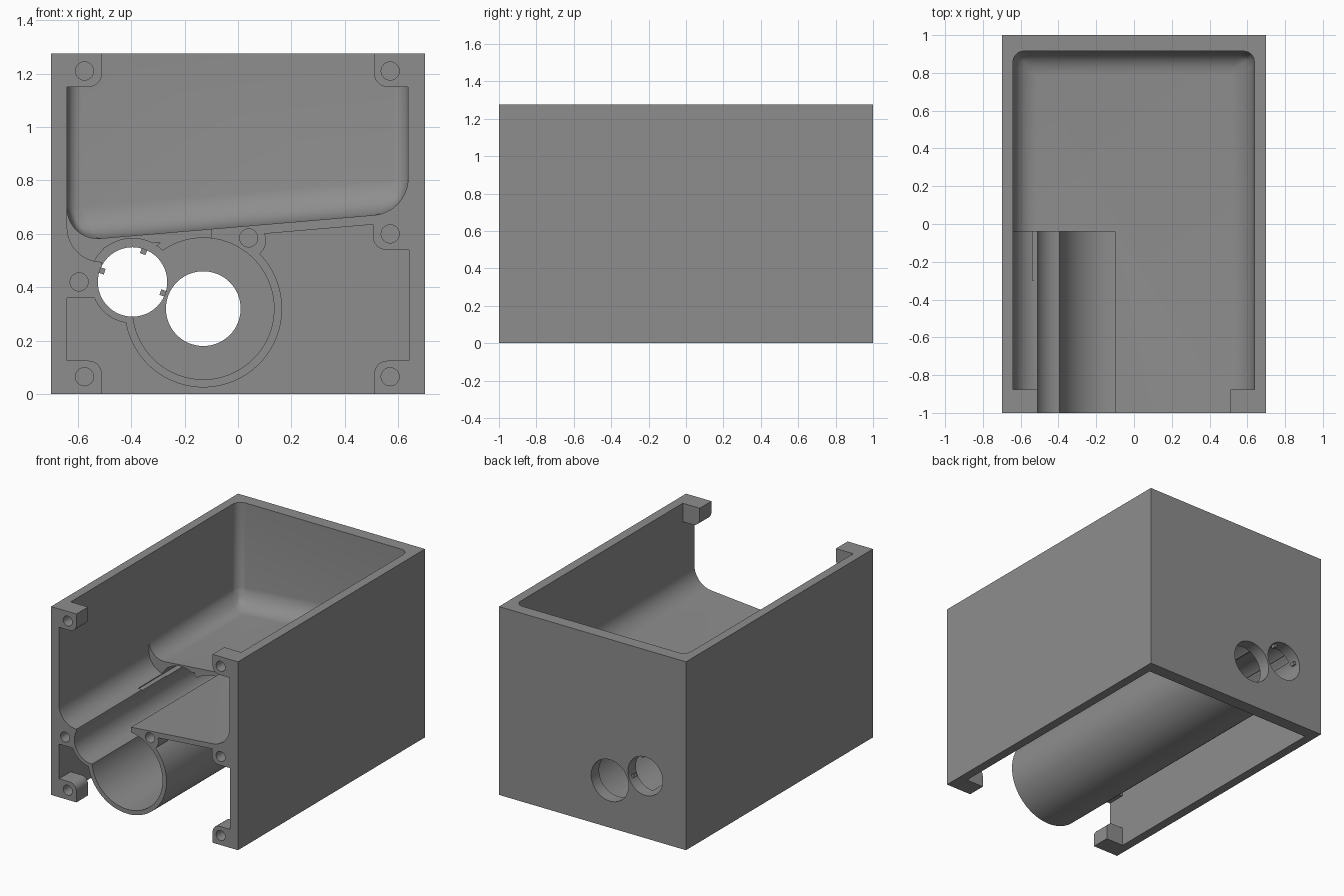
import bpy, bmesh, math
from mathutils import Matrix, Vector

if "Cube" in bpy.data.objects:
    bpy.data.objects.remove(bpy.data.objects["Cube"])

grey = bpy.data.materials.new("plain grey")
grey.diffuse_color = (0.27, 0.27, 0.27, 1)
grey.use_nodes = True
grey.node_tree.nodes["Principled BSDF"].inputs["Base Color"].default_value = grey.diffuse_color


def finish(name, bm):
    bmesh.ops.recalc_face_normals(bm, faces=bm.faces)
    me = bpy.data.meshes.new(name)
    bm.to_mesh(me)
    bm.free()
    ob = bpy.data.objects.new(name, me)
    me.materials.append(grey)
    bpy.context.collection.objects.link(ob)
    return ob


def prism(name, pts, y0, y1):
    """Extrude an (x, z) outline along y."""
    bm = bmesh.new()
    a = [bm.verts.new((x, y0, z)) for x, z in pts]
    b = [bm.verts.new((x, y1, z)) for x, z in pts]
    bm.faces.new(a)
    bm.faces.new(b[::-1])
    for i in range(len(pts)):
        j = (i + 1) % len(pts)
        bm.faces.new((a[i], a[j], b[j], b[i]))
    return finish(name, bm)


def box(name, x0, x1, y0, y1, z0, z1):
    return prism(name, [(x0, z0), (x1, z0), (x1, z1), (x0, z1)], y0, y1)


def arc(cx, cz, r, a0, a1, n):
    angles = [math.radians(a0 + (a1 - a0) * i / n) for i in range(n + 1)]
    return [(cx + r * math.cos(t), cz + r * math.sin(t)) for t in angles]


def rod(name, cx, cz, r, y0, y1, n=64):
    return prism(name, arc(cx, cz, r, 0, 360, n)[:-1], y0, y1)


def combine(tool, op):
    """Apply a boolean to the housing and drop the tool."""
    mod = housing.modifiers.new(op, 'BOOLEAN')
    mod.operation, mod.solver, mod.object = op, 'EXACT', tool
    bpy.context.view_layer.objects.active = housing
    bpy.ops.object.modifier_apply(modifier=mod.name)
    bpy.data.objects.remove(tool)


def add(tool):
    combine(tool, 'UNION')


def cut(tool):
    combine(tool, 'DIFFERENCE')


def floor_z(x):
    return 0.627 + 0.085 * x


def lug(s, z0, z1, inner, round_low=True, round_high=True):
    """Screw lug growing out of a side wall, inner corners rounded."""
    r = 0.05
    low = arc(inner - r, z0 + r, r, -90, 0, 6) if round_low else [(inner, z0)]
    high = arc(inner - r, z1 - r, r, 0, 90, 6) if round_high else [(inner, z1)]
    pts = [(-0.68, z0)] + low + high + [(-0.68, z1)]
    return prism("lug", [(-s * x, z) for x, z in pts], -1.1, -0.875)


# outer block
housing = box("housing", -0.7, 0.7, -1, 1, 0, 1.275)
BACK = 0.915

# lower compartment, open at the front and underneath
cut(prism("lower_cavity", [(-0.64, -0.1), (0.64, -0.1), (0.64, floor_z(0.64) - 0.035),
                           (-0.5, floor_z(-0.5) - 0.035), (-0.54, 0.46), (-0.64, 0.5)], -1.1, BACK))

# tube shells, screw boss and lower lugs
add(rod("main_tube", -0.13, 0.32, 0.295, -1.1, 0.95, 96))
add(rod("side_tube", -0.395, 0.42, 0.155, -1.1, 0.95))
add(rod("screw_boss", 0.04, 0.575, 0.065, -1.1, -0.875, 32))
add(lug(-1, 0.36, 0.53, -0.53, False, False))
add(lug(1, 0.54, 0.66, -0.505, True, False))
for side in (-1, 1):
    add(lug(side, -0.02, 0.125, -0.51, False, True))

# upper compartment with rounded sloping floor
bm = bmesh.new()
bmesh.ops.create_cube(bm, size=1)
for v in bm.verts:
    x = 0.637 if v.co.x > 0 else -0.64
    y = BACK if v.co.y > 0 else -1.2
    v.co = (x, y, 1.5 if v.co.z > 0 else floor_z(x))
weight = bm.edges.layers.float.new("bevel_weight_edge")
for e in bm.edges:
    mid = (e.verts[0].co + e.verts[1].co) / 2
    if mid.z < 0.8 and mid.y > -1.1:
        e[weight] = 1.0
    elif mid.y > 0.9 and mid.z < 1.4:
        e[weight] = 0.45
cavity = finish("upper_cavity", bm)
bevel = cavity.modifiers.new("rounding", 'BEVEL')
bevel.limit_method, bevel.width, bevel.segments = 'WEIGHT', 0.125, 10
bpy.context.view_layer.objects.active = cavity
bpy.ops.object.modifier_apply(modifier="rounding")
cut(cavity)

# upper lugs
for side in (-1, 1):
    top = lug(side, 1.15, 1.3, -0.51, True, False)
    add(top)
cut(box("top_trim", -1, 1, -1.3, 1.3, 1.275, 1.5))
cut(box("bottom_trim", -1, 1, -1.3, 1.3, -0.3, 0))

# tube bores, and the openings through the back wall
cut(rod("main_bore", -0.13, 0.32, 0.265, -1.2, BACK, 96))
cut(rod("main_outlet", -0.13, 0.32, 0.14, 0.8, 1.1))
cut(rod("side_bore", -0.395, 0.42, 0.13, -1.2, 1.1))
cut(prism("side_headroom", arc(-0.395, 0.42, 0.163, 25, 155, 30), -0.3, BACK))

# front trough opening, with the side wall curving down into it
cut(prism("trough_opening", [(-0.1, 0.43), (-0.1, 0.75), (-0.64, 0.75)]
          + arc(-0.51, 0.625, 0.13, 180, 270, 12) + [(-0.51, 0.43)], -1.2, -0.04))

# blind screw holes
for x, z in ((-0.575, 0.065), (0.57, 0.065), (-0.575, 1.21), (0.57, 1.21),
             (-0.595, 0.42), (0.57, 0.6), (0.04, 0.585)):
    cut(rod("screw_hole", x, z, 0.034, -1.2, -0.9, 24))
cut(box("front_trim", -1, 1, -1.4, -1, -0.5, 2))

bpy.ops.object.select_all(action='DESELECT')
housing.select_set(True)
bpy.context.view_layer.objects.active = housing
bpy.ops.object.shade_smooth_by_angle(angle=math.radians(30))

# three retaining tabs in the small back opening
for deg in (70, 160, -20):
    tab = box("retaining_tab", 0.111, 0.14, 0.94, 0.97, -0.011, 0.011)
    tab.data.transform(Matrix.Translation((-0.395, 0, 0.42))
                       @ Matrix.Rotation(math.radians(-deg), 4, 'Y'))
